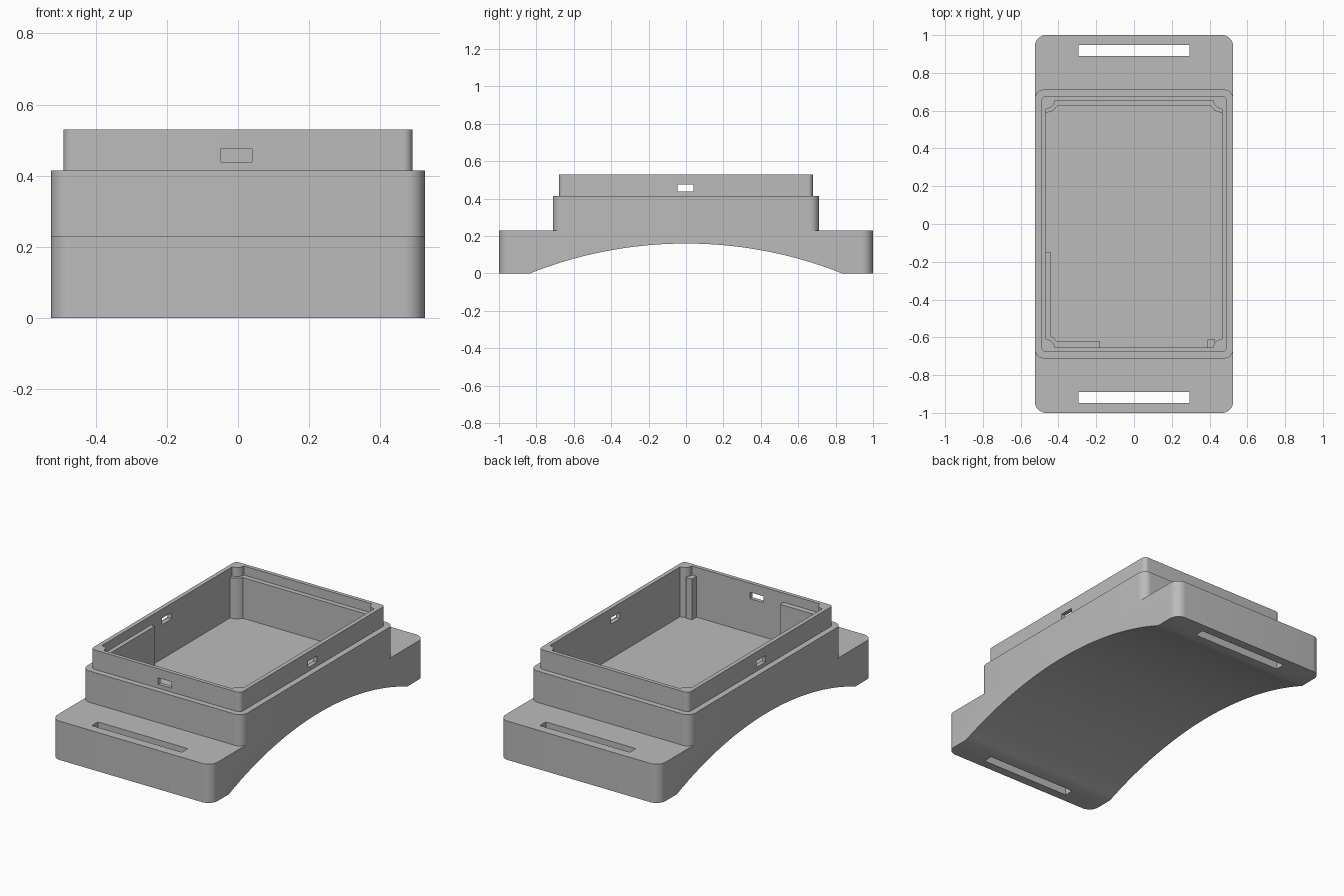
import bpy, bmesh, math
from mathutils import Vector

if "Cube" in bpy.data.objects:
    bpy.data.objects.remove(bpy.data.objects["Cube"], do_unlink=True)

grey = bpy.data.materials.new("plain grey")
grey.use_nodes = True
colour = (0.5, 0.5, 0.5, 1)
grey.diffuse_color = colour
grey.node_tree.nodes["Principled BSDF"].inputs["Base Color"].default_value = colour

FLOOR, STRAP_TOP, BODY_TOP, LEDGE_TOP, RIM_TOP = 0.235, 0.23, 0.415, 0.476, 0.53
IN_X, IN_Y = 0.465, 0.655


def prism(name, outline, depth):
    """Closed outline of 3D points swept along the depth vector."""
    bm = bmesh.new()
    face = bm.faces.new([bm.verts.new(p) for p in outline])
    swept = bmesh.ops.extrude_face_region(bm, geom=[face])
    verts = [v for v in swept["geom"] if isinstance(v, bmesh.types.BMVert)]
    bmesh.ops.translate(bm, verts=verts, vec=depth)
    bmesh.ops.recalc_face_normals(bm, faces=bm.faces)
    mesh = bpy.data.meshes.new(name)
    bm.to_mesh(mesh)
    bm.free()
    mesh.materials.append(grey)
    obj = bpy.data.objects.new(name, mesh)
    bpy.context.collection.objects.link(obj)
    return obj


def upright(name, pts, z0, z1):
    return prism(name, [(x, y, z0) for x, y in pts], Vector((0, 0, z1 - z0)))


def box(name, x0, x1, y0, y1, z0, z1):
    return upright(name, [(x0, y0), (x1, y0), (x1, y1), (x0, y1)], z0, z1)


def rounded(hx, hy, r, scooped=False, steps=10):
    """Rectangle with round corners, or with round posts bitten out of them."""
    pts = []
    for i, (sx, sy) in enumerate([(1, 1), (-1, 1), (-1, -1), (1, -1)]):
        inset = 0 if scooped else r
        for k in range(steps + 1):
            turn = k / steps
            a = math.pi / 2 * ((i + 3 - turn) if scooped else (i + turn))
            pts.append((sx * (hx - inset) + r * math.cos(a),
                        sy * (hy - inset) + r * math.sin(a)))
    return pts


def combine(target, other, operation):
    mod = target.modifiers.new("join", "BOOLEAN")
    mod.operation, mod.solver, mod.object = operation, "EXACT", other
    bpy.context.view_layer.objects.active = target
    bpy.ops.object.modifier_apply(modifier=mod.name)
    bpy.data.objects.remove(other, do_unlink=True)


# Main casing: strap plate, raised housing and rim
casing = upright("casing", rounded(0.525, 1.0, 0.06), 0, STRAP_TOP)
combine(casing, upright("housing", rounded(0.525, 0.712, 0.05), 0.2, BODY_TOP), "UNION")
combine(casing, upright("rim", rounded(0.49, 0.678, 0.025), 0.4, RIM_TOP), "UNION")

# Inner cavity with a round post left standing in each corner
combine(casing, upright("cavity", rounded(IN_X, IN_Y, 0.045, True), FLOOR, 0.7), "DIFFERENCE")

# Curved underside
half, rise, steps = 0.835, 0.16, 64
radius = (half ** 2 + rise ** 2) / (2 * rise)
sweep = math.asin(half / radius)
arch = [(-1, -half, -0.1)]
for k in range(steps + 1):
    a = sweep * (2 * k / steps - 1)
    arch.append((-1, radius * math.sin(a), rise - radius + radius * math.cos(a)))
arch.append((-1, half, -0.1))
combine(casing, prism("arch", arch, Vector((2, 0, 0))), "DIFFERENCE")

# Strap slots at both ends
for s in (-1, 1):
    y0, y1 = sorted((s * 0.89, s * 0.947))
    combine(casing, box("slot", -0.295, 0.295, y0, y1, -0.1, 0.4), "DIFFERENCE")

# Small latch windows: both long sides and the front
combine(casing, box("side_window", -1, 1, -0.045, 0.04, 0.438, LEDGE_TOP), "DIFFERENCE")
combine(casing, box("front_window", -0.048, 0.04, -0.8, -0.6, 0.438, LEDGE_TOP), "DIFFERENCE")

# Tidy coplanar faces, then smooth the curves only
bm = bmesh.new()
bm.from_mesh(casing.data)
bmesh.ops.remove_doubles(bm, verts=bm.verts, dist=0.0001)
bmesh.ops.dissolve_limit(bm, angle_limit=0.005, verts=bm.verts, edges=bm.edges)
bm.to_mesh(casing.data)
bm.free()

# Support ledges inside the cavity
LOW, SUNK = FLOOR - 0.005, 0.005
box("back_ledge", -IN_X, IN_X, 0.626, IN_Y + SUNK, LOW, LEDGE_TOP)
box("side_ledge", -IN_X - SUNK, -0.44, -IN_Y, -0.15, LOW, LEDGE_TOP)
box("front_ledge", -IN_X, -0.18, -IN_Y - SUNK, -0.622, LOW, LEDGE_TOP)
box("front_corner_support", 0.39, 0.43, -IN_Y - SUNK, -0.612, LOW, LEDGE_TOP)

# Wider lower corner posts
for name, sx, sy in [("back_left_post", 1, 1), ("back_right_post", -1, 1),
                     ("front_right_post", -1, -1)]:
    pie = [(sx * IN_X, sy * IN_Y)]
    for k in range(11):
        a = math.pi / 2 * k / 10
        pie.append((sx * (IN_X - 0.065 * math.cos(a)), sy * (IN_Y - 0.065 * math.sin(a))))
    upright(name, pie, LOW, LEDGE_TOP)

for obj in bpy.context.collection.objects:
    obj.select_set(obj.type == "MESH" and grey.name in obj.data.materials)
bpy.context.view_layer.objects.active = casing
bpy.ops.object.shade_smooth_by_angle(angle=math.radians(30))
